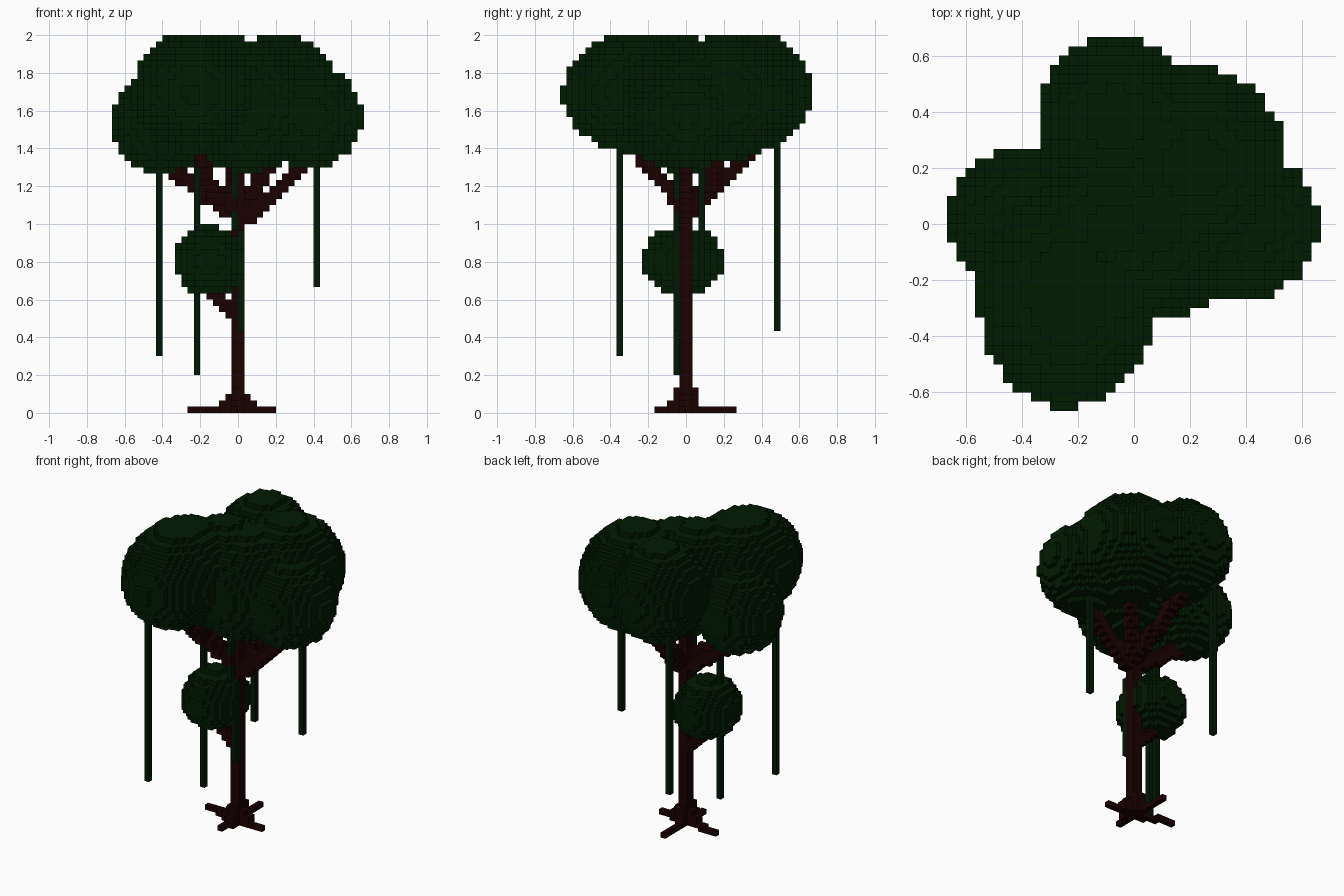
import bpy
import bmesh
from math import floor
from mathutils import Vector

CELL = 1 / 30   # edge length of one cube
TOP = 60        # height in cubes

cube = bpy.data.objects.get("Cube")
if cube:
    bpy.data.objects.remove(cube)


def material(name, rgb):
    m = bpy.data.materials.new(name)
    m.use_nodes = True
    m.diffuse_color = (*rgb, 1)
    bsdf = m.node_tree.nodes["Principled BSDF"]
    bsdf.inputs["Base Color"].default_value = (*rgb, 1)
    bsdf.inputs["Roughness"].default_value = 0.9
    return m


bark = material("dark_bark", (0.011, 0.0003, 0.0003))
leaf = material("dark_leaf", (0.0003, 0.0106, 0.0004))
vine_green = material("vine_green", (0.0003, 0.009, 0.0009))


def index(p):
    return tuple(floor(c / CELL) for c in p)


def ellipsoid(center, radii):
    """Cubes whose middle lies inside an ellipsoid."""
    c, r = Vector(center), Vector(radii)
    lo, hi = index(c - r), index(c + r)
    cells = set()
    for i in range(lo[0], hi[0] + 1):
        for j in range(lo[1], hi[1] + 1):
            for k in range(max(lo[2], 0), min(hi[2] + 1, TOP)):
                d = [((n + 0.5) * CELL - c[a]) / r[a] for a, n in enumerate((i, j, k))]
                if sum(v * v for v in d) <= 1:
                    cells.add((i, j, k))
    return cells


def limb(start, end, radius):
    """Cubes along a straight round limb."""
    a, b = Vector(start), Vector(end)
    steps = int((b - a).length / CELL * 2) + 1
    cells = set()
    for s in range(steps + 1):
        cells |= ellipsoid(a.lerp(b, s / steps), (radius,) * 3)
    return cells


def box(lo, hi):
    return {(i, j, k) for i in range(lo[0], hi[0])
            for j in range(lo[1], hi[1]) for k in range(lo[2], hi[2])}


def build(name, cells, mat):
    """Skin a set of cubes, keeping only the outer faces."""
    bm = bmesh.new()
    corners = {}

    def vert(key):
        if key not in corners:
            corners[key] = bm.verts.new(Vector(key) * CELL)
        return corners[key]

    for cell in sorted(cells):
        for axis in range(3):
            u, v = (axis + 1) % 3, (axis + 2) % 3
            for side in (0, 1):
                beside = list(cell)
                beside[axis] += 2 * side - 1
                if tuple(beside) in cells:
                    continue
                loop = []
                for du, dv in ((0, 0), (1, 0), (1, 1), (0, 1)):
                    p = list(cell)
                    p[axis] += side
                    p[u] += du
                    p[v] += dv
                    loop.append(vert(tuple(p)))
                bm.faces.new(loop if side else loop[::-1])
    mesh = bpy.data.meshes.new(name)
    bm.to_mesh(mesh)
    bm.free()
    mesh.materials.append(mat)
    obj = bpy.data.objects.new(name, mesh)
    bpy.context.collection.objects.link(obj)


# Canopy: overlapping leaf masses, flattened at the top
masses = [
    ((0.05, 0.0, 1.62), (0.35, 0.35, 0.35)),
    ((-0.08, -0.02, 1.7), (0.3, 0.3, 0.3)),
    ((-0.24, -0.25, 1.695), (0.32, 0.405, 0.325)),
    ((-0.067, 0.37, 1.7), (0.28, 0.295, 0.31)),
    ((0.217, 0.21, 1.667), (0.33, 0.35, 0.338)),
    ((0.38, 0.0, 1.57), (0.28, 0.27, 0.275)),
    ((-0.4, 0.02, 1.533), (0.265, 0.25, 0.265)),
]
canopy = set().union(*(ellipsoid(c, r) for c, r in masses))
build("canopy", canopy, leaf)

# Trunk with a stepped flare
trunk = box((-1, -1, 0), (1, 1, 42))
trunk |= box((-3, -1, 0), (3, 1, 2)) | box((-1, -3, 0), (1, 2, 2))
trunk |= box((-2, -1, 2), (2, 1, 3)) | box((-1, -2, 2), (1, 2, 4))

# Small leaf cluster beside the trunk
bush = ellipsoid((-0.15, -0.017, 0.805), (0.185, 0.217, 0.187))
build("side_bush", bush - trunk, leaf)

# Roots, one cube wide along the ground
for end in ((-0.25, 0.06), (0.183, -0.02), (-0.03, -0.15), (-0.03, 0.25)):
    for s in range(21):
        trunk.add(index((end[0] * s / 20, end[1] * s / 20, 0)))
build("trunk_and_roots", trunk, bark)

# Branches reaching into the leaf masses
branches = [
    ((0.01, 0, 1.0), (0.41, 0.0, 1.37), 0.042),
    ((0, 0, 1.03), (-0.38, 0.01, 1.31), 0.042),
    ((0, 0, 1.07), (-0.13, -0.08, 1.17), 0.042),
    ((-0.13, -0.08, 1.17), (-0.22, -0.28, 1.41), 0.042),
    ((0.02, 0.0, 1.05), (-0.07, 0.4, 1.43), 0.04),
    ((0.01, 0.01, 1.03), (0.2, 0.2, 1.4), 0.042),
    ((0, 0, 0.49), (-0.16, -0.01, 0.65), 0.037),
]
build("branches", set().union(*(limb(*b) for b in branches)), bark)

# Hanging vines: column, lowest cube
for n, (i, j, low) in enumerate([(-13, -11, 9), (-7, -2, 6), (12, 2, 20), (-7, 14, 13), (-1, -2, 29)]):
    above = min(k for (a, b, k) in canopy if (a, b) == (i, j))
    build(f"vine_{n + 1}", box((i, j, low), (i + 1, j + 1, above)), vine_green)
build("trunk_vine", box((0, -2, 13), (1, -1, 29)), vine_green)
